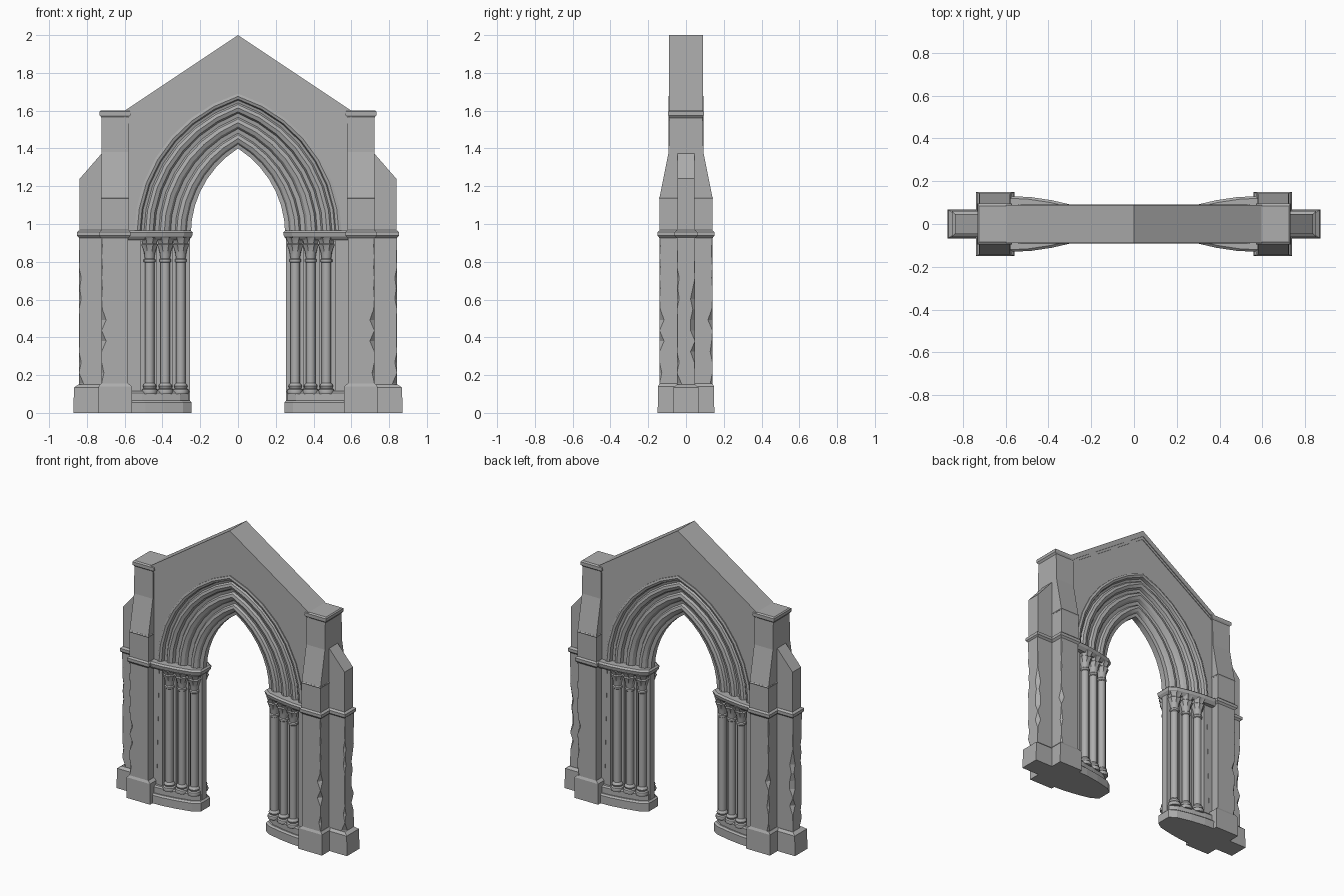
import bpy, bmesh, math, random

if "Cube" in bpy.data.objects:
    bpy.data.objects.remove(bpy.data.objects["Cube"])

random.seed(4)
stone = bpy.data.materials.new("grey stone")
stone.diffuse_color = (0.42, 0.42, 0.42, 1)
stone.use_nodes = True
stone.node_tree.nodes["Principled BSDF"].inputs["Base Color"].default_value = stone.diffuse_color


def loft(name, rings, mirror=True, smooth=True):
    """Skin a list of equal-length point loops, cap both ends, mirror left/right."""
    bm = bmesh.new()
    loops = [[bm.verts.new(p) for p in ring] for ring in rings]
    n = len(loops[0])
    for a, b in zip(loops, loops[1:]):
        for i in range(n):
            j = (i + 1) % n
            bm.faces.new((a[i], a[j], b[j], b[i]))
    bm.faces.new(loops[0][::-1])
    bm.faces.new(loops[-1])
    bmesh.ops.recalc_face_normals(bm, faces=bm.faces)
    # open the seam on the centre plane
    seam = [f for f in bm.faces if all(abs(v.co.x) < 1e-5 for v in f.verts)]
    bmesh.ops.delete(bm, geom=seam, context='FACES')
    big = [f for f in bm.faces if len(f.verts) > 4]
    bmesh.ops.triangulate(bm, faces=big)
    me = bpy.data.meshes.new(name)
    bm.to_mesh(me)
    bm.free()
    me.materials.append(stone)
    ob = bpy.data.objects.new(name, me)
    bpy.context.collection.objects.link(ob)
    if smooth:
        bpy.ops.object.select_all(action='DESELECT')
        ob.select_set(True)
        bpy.context.view_layer.objects.active = ob
        bpy.ops.object.shade_smooth_by_angle(angle=math.radians(32))
    if mirror:
        ob.modifiers.new("mirror", 'MIRROR')
    return ob


def slab(name, pts, depth):
    """Elevation outline in x, z extruded through the wall thickness."""
    return loft(name, [[(x, y, z) for x, z in pts] for y in (-depth, depth)], smooth=False)


def blocks(name, levels):
    """Stack of rectangles: (z, x0, x1, half depth)."""
    return loft(name, [[(a, -d, z), (b, -d, z), (b, d, z), (a, d, z)]
                       for z, a, b, d in levels], smooth=False)


def plan(name, half, levels):
    """Half plan in x, y mirrored front/back; levels are (z, outward offset)."""
    rings = []
    for z, o in levels:
        front = [(x - (o if x < 0.55 else 0), -(y + o), z) for x, y in half]
        rings.append(front + [(x, -y, z) for x, y, z in front[::-1]])
    return loft(name, rings, smooth=False)


def worn_shaft(name, x0, x1, d, top):
    """Square shaft with chipped outer corners between plinth and string course."""
    rings = []
    steps = 15
    for k in range(steps + 1):
        z = 0.1 + (top - 0.1) * k / steps
        c = [random.choice((0, 0, 0.004, 0.012, 0.024)) for _ in range(2)]
        if k in (0, steps):
            c = [0, 0]
        rings.append([(x0, -d, z), (x1 - c[0], -d, z), (x1, -d + c[0], z),
                      (x1, d - c[1], z), (x1 - c[1], d, z), (x0, d, z)])
    return loft(name, rings, smooth=False)


def turned(name, cx, cy, profile, sides=12, leaf=0.0):
    """Turned part from (radius, z); leaf adds lobes to the wider rings."""
    rings = []
    for r, z in profile:
        ring = []
        for i in range(sides):
            lobe = 1 + (leaf if i % 2 else -leaf) * (r > 0.032)
            a = 2 * math.pi * i / sides
            ring.append((cx + r * lobe * math.cos(a), cy + r * lobe * math.sin(a), z))
        rings.append(ring)
    return loft(name, rings)


SPRING, SEGS = 0.945, 7


def arc(t):
    """Half pointed arch from springing to apex; t=0 opening, t=1 hood."""
    a, h = 0.25 + 0.30 * t, 0.455 + 0.29 * t
    r = (a * a + h * h) / (2 * a)
    end = math.asin(h / r)
    pts = [(a - r + r * math.cos(end * k / SEGS), SPRING + r * math.sin(end * k / SEGS))
           for k in range(SEGS + 1)]
    pts[-1] = (0.0, SPRING + h)
    return pts


# gable wall around the arch
slab("gable_wall", [(0.56, 0), (0.62, 0), (0.62, 1.555), (0, 1.97)] + arc(0.96)[::-1], 0.081)

# sloping coping with a thinner lip below
slab("gable_coping", [(0, 2.0), (0.60, 1.60), (0.60, 1.563), (0, 1.96)], 0.09)
slab("coping_lip", [(0, 1.97), (0.60, 1.57), (0.60, 1.545), (0, 1.94)], 0.085)

# moulded arch orders: section of (t, depth) swept along the arch
section = [(0, .02), (.08, .025), (.11, .04), (.18, .05), (.25, .045), (.28, .03),
           (.36, .035), (.40, .055), (.47, .065), (.54, .06), (.57, .045), (.64, .05),
           (.67, .068), (.74, .077), (.80, .072), (.83, .06), (.88, .065),
           (.90, .086), (.95, .092), (1.0, .088), (1.0, .06)]
lines = [(arc(t), y) for t, y in section]
sweep = []
for k in range(SEGS + 1):
    front = [(p[k][0], -y, p[k][1]) for p, y in lines]
    sweep.append(front + [(x, -y, z) for x, y, z in front[::-1]])
loft("arch_mouldings", sweep)

# jamb core stepped behind the columns
plan("jamb_core", [(.60, .08), (.515, .08), (.515, .058), (.43, .058), (.43, .042),
                   (.345, .042), (.345, .026), (.255, .026)], [(0.05, 0), (0.94, 0)])

# jamb plinth, upper plinth and abacus
jamb = [(.60, .115), (.50, .11), (.40, .095), (.30, .072), (.255, .04)]
plan("jamb_plinth", jamb, [(0, .01), (.055, .01), (.065, 0)])
plan("jamb_upper_plinth", jamb, [(.06, -.008), (.105, -.008), (.115, -.015)])
plan("abacus", jamb, [(.915, -.004), (.935, .012), (.955, .016), (.965, .006)])

# columns with bases and leafy capitals, front and back
base = [(.040, .10), (.043, .112), (.040, .124), (.031, .130), (.036, .142), (.031, .152), (.025, .158)]
shaft = [(.025, .15), (.025, .81)]
cap = [(.025, .795), (.031, .80), (.031, .812), (.025, .818), (.028, .84), (.034, .87),
       (.043, .892), (.036, .898), (.042, .915), (.050, .928)]
for n, (cx, cy) in enumerate([(.468, .072), (.385, .056), (.303, .040)]):
    for side, s in (("front", -1), ("back", 1)):
        tag = f"{side}_{n + 1}"
        turned("column_base_" + tag, cx, s * cy, base)
        turned("column_shaft_" + tag, cx, s * cy, shaft)
        turned("column_capital_" + tag, cx, s * cy, cap, 16, 0.1)

# main pier: plinth, chipped shaft, string course, tapered upper part, cap
blocks("pier_plinth", [(0, .56, .74, .15), (.14, .562, .738, .148), (.155, .58, .725, .14)])
worn_shaft("pier_shaft", .582, .722, .14, .94)
blocks("pier_string_course", [(.925, .582, .722, .14), (.938, .57, .735, .15),
                              (.958, .57, .735, .15), (.968, .582, .722, .14)])
blocks("pier_upper", [(.95, .58, .722, .14), (1.14, .58, .722, .14),
                      (1.38, .58, .722, .092), (1.58, .58, .722, .088)])
blocks("pier_offset_line", [(1.132, .579, .723, .14), (1.138, .577, .725, .144),
                            (1.144, .579, .723, .14)])
blocks("pier_cap", [(1.562, .58, .722, .086), (1.575, .57, .732, .095),
                    (1.595, .57, .732, .095), (1.602, .58, .725, .085)])

# narrow end buttress with a sloped top
blocks("end_plinth", [(0, .70, .872, .068), (.135, .70, .868, .066), (.15, .70, .845, .05)])
worn_shaft("end_shaft", .70, .842, .048, .94)
blocks("end_string_course", [(.925, .70, .838, .047), (.938, .70, .852, .06),
                             (.958, .70, .852, .06), (.968, .70, .838, .047)])
slab("end_upper", [(.70, .95), (.838, .95), (.838, 1.24), (.72, 1.375), (.70, 1.375)], .046)
